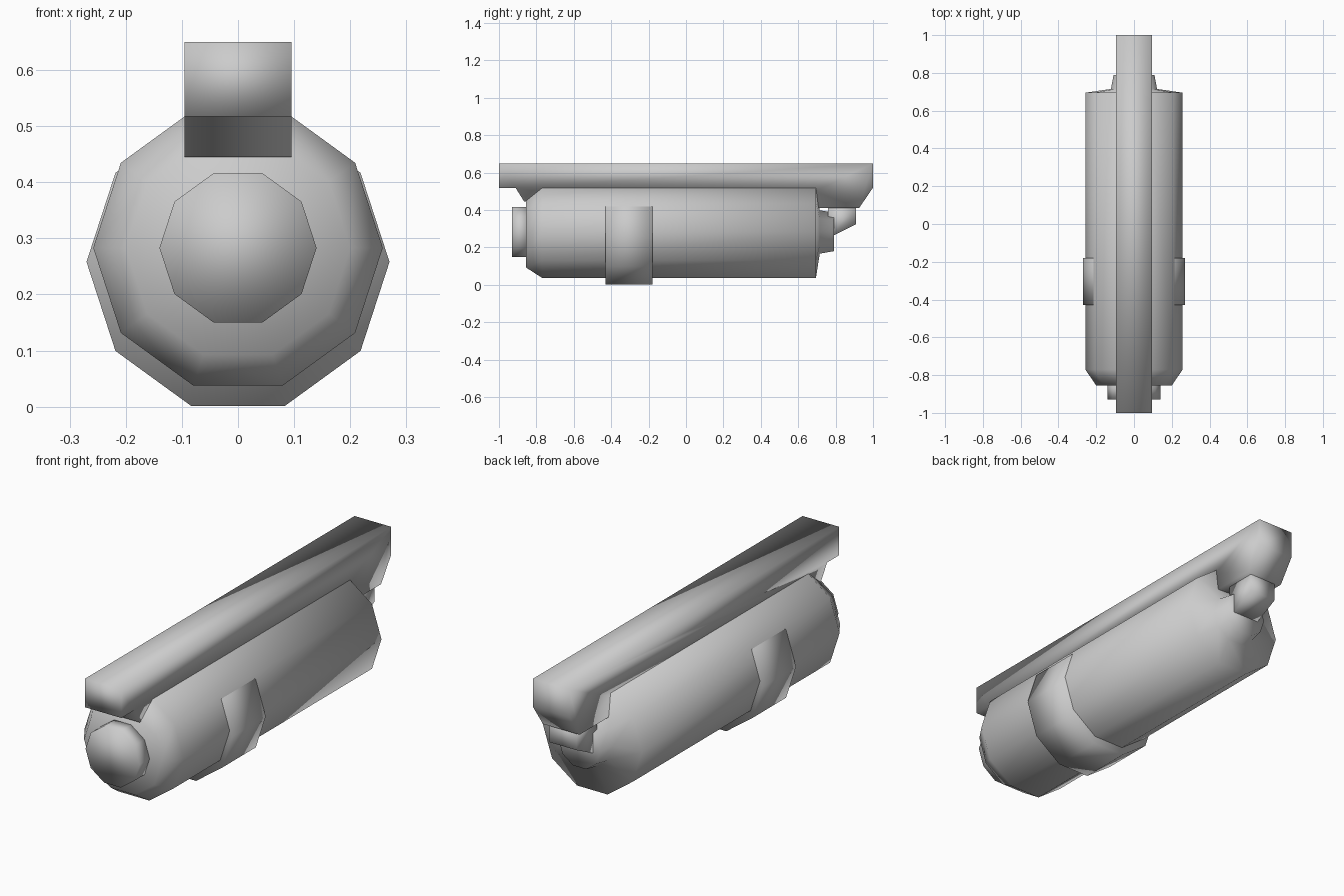
import bpy, math

if "Cube" in bpy.data.objects:
    bpy.data.objects.remove(bpy.data.objects["Cube"])

SIDES = 10

def make(name, verts, faces):
    me = bpy.data.meshes.new(name)
    me.from_pydata(verts, [], faces)
    me.update()
    me.polygons.foreach_set("use_smooth", [True] * len(me.polygons))
    ob = bpy.data.objects.new(name, me)
    bpy.context.collection.objects.link(ob)
    return ob

def lathe(name, profile, zc):
    """Ten-sided solid along y from (y, radius) rings."""
    n = SIDES
    verts = [(r * math.cos(2 * math.pi * i / n), y, zc + r * math.sin(2 * math.pi * i / n))
             for y, r in profile for i in range(n)]
    faces = [(k * n + i, (k + 1) * n + i, (k + 1) * n + (i + 1) % n, k * n + (i + 1) % n)
             for k in range(len(profile) - 1) for i in range(n)]
    last = (len(profile) - 1) * n
    faces += [tuple(range(n)), tuple(last + i for i in reversed(range(n)))]
    return make(name, verts, faces)

def extrude(name, profile, w):
    """Solid of half width w from a (y, z) outline, listed clockwise seen from +x."""
    n = len(profile)
    verts = [(s * w, y, z) for s in (-1, 1) for y, z in profile]
    faces = [(i, n + i, n + (i + 1) % n, (i + 1) % n) for i in range(n)]
    faces += [tuple(range(n)), tuple(reversed(range(n, 2 * n)))]
    return make(name, verts, faces)

# Main barrel with chamfered front and stepped neck at the back
lathe("main_barrel", [(-0.855, 0.2), (-0.77, 0.258), (0.695, 0.258),
                      (0.715, 0.122), (0.79, 0.108)], 0.283)

# Front cap
lathe("front_cap", [(-0.93, 0.14), (-0.84, 0.14)], 0.283)

# Band around the barrel, set slightly low
lathe("barrel_band", [(-0.43, 0.27), (-0.18, 0.27)], 0.258)

# Top rail with hooked ends
extrude("top_rail", [(-1, 0.65), (1, 0.65), (1, 0.52), (0.925, 0.41), (0.71, 0.41),
                     (0.69, 0.5), (-0.78, 0.5), (-0.84, 0.445), (-0.865, 0.445),
                     (-0.91, 0.517), (-1, 0.517)], 0.095)

# Small wedge under the rear hook
extrude("rear_wedge", [(0.76, 0.43), (0.91, 0.43), (0.91, 0.325), (0.76, 0.25)], 0.07)
